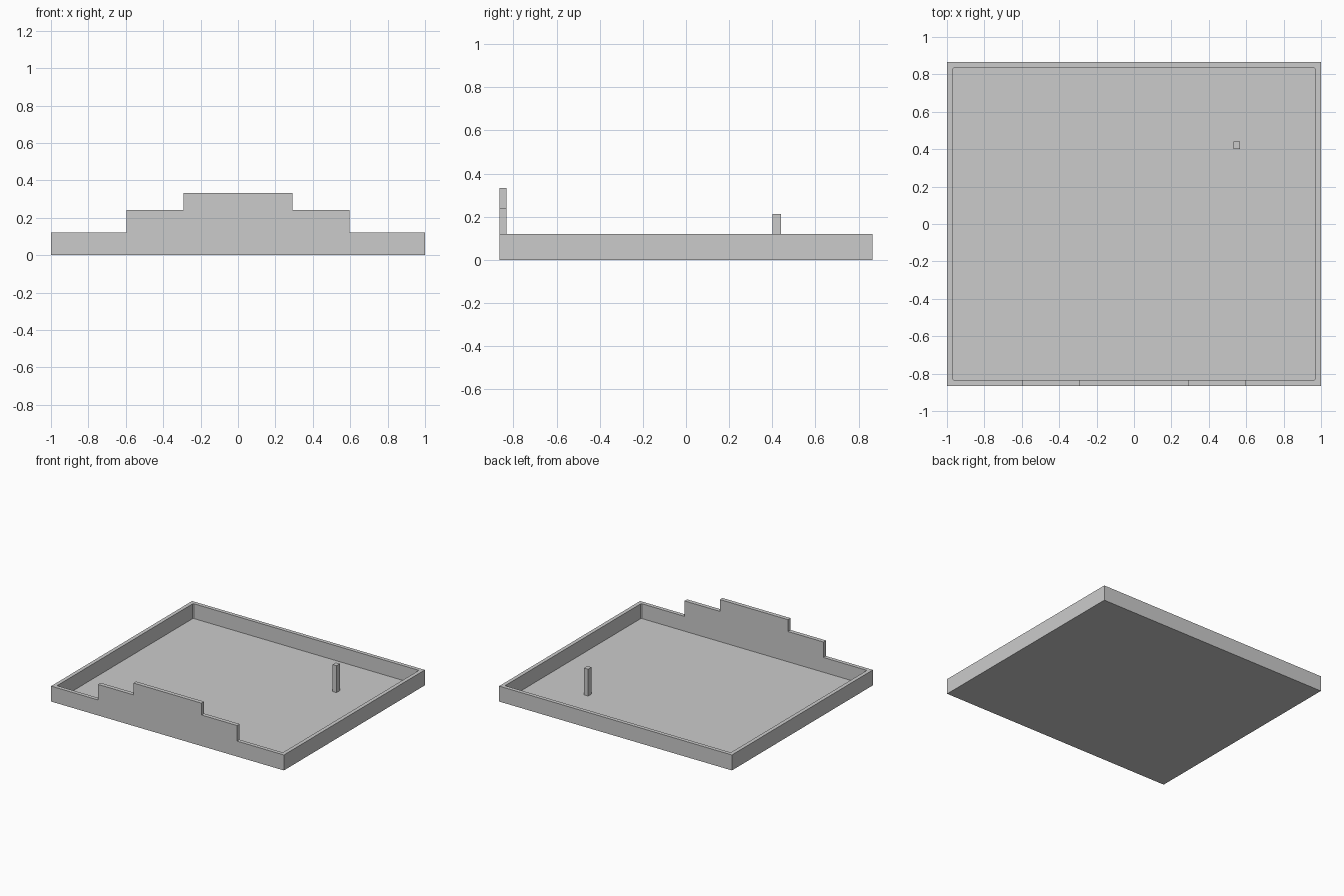
import bpy
import bmesh

cube = bpy.data.objects.get("Cube")
if cube:
    bpy.data.objects.remove(cube, do_unlink=True)

HALF_X, HALF_Y = 1.0, 0.865
WALL = 0.03
FLOOR_TOP, WALL_TOP = 0.005, 0.12

# One plain grey for the whole building
grey = bpy.data.materials.new("plain_grey")
grey.use_nodes = True
colour = (0.6, 0.6, 0.6, 1.0)
grey.diffuse_color = colour
grey.node_tree.nodes["Principled BSDF"].inputs["Base Color"].default_value = colour


def finish(name, bm):
    bmesh.ops.recalc_face_normals(bm, faces=bm.faces)
    mesh = bpy.data.meshes.new(name)
    bm.to_mesh(mesh)
    bm.free()
    mesh.materials.append(grey)
    obj = bpy.data.objects.new(name, mesh)
    bpy.context.collection.objects.link(obj)
    return obj


def extruded(name, points, offset):
    """Prism made from a flat outline and an extrusion vector."""
    bm = bmesh.new()
    face = bm.faces.new([bm.verts.new(p) for p in points])
    top = bmesh.ops.extrude_face_region(bm, geom=[face])["geom"]
    verts = [v for v in top if isinstance(v, bmesh.types.BMVert)]
    bmesh.ops.translate(bm, verts=verts, vec=offset)
    return finish(name, bm)


def box(name, x0, x1, y0, y1, z0, z1):
    outline = [(x0, y0, z0), (x1, y0, z0), (x1, y1, z0), (x0, y1, z0)]
    return extruded(name, outline, (0, 0, z1 - z0))


def rectangle(hx, hy, cut):
    """Rectangle outline with every corner clipped by a small amount."""
    return [(hx - cut, -hy), (hx, -hy + cut), (hx, hy - cut), (hx - cut, hy),
            (cut - hx, hy), (-hx, hy - cut), (-hx, cut - hy), (cut - hx, -hy)]


# Thin floor slab
box("floor", -HALF_X, HALF_X, -HALF_Y, HALF_Y, 0, FLOOR_TOP)

# Perimeter wall: a ring with square outer corners and clipped inner corners
bm = bmesh.new()
outer = rectangle(HALF_X, HALF_Y, 0.0005)
inner = rectangle(HALF_X - WALL, HALF_Y - WALL, 0.006)
loops = [(outer, FLOOR_TOP), (outer, WALL_TOP), (inner, WALL_TOP), (inner, FLOOR_TOP)]
rings = [[bm.verts.new((x, y, z)) for x, y in loop] for loop, z in loops]
for k, ring in enumerate(rings):
    following = rings[(k + 1) % len(rings)]
    for i in range(len(ring)):
        j = (i + 1) % len(ring)
        bm.faces.new([ring[i], ring[j], following[j], following[i]])
finish("perimeter_wall", bm)

# Stepped parapet standing on the front wall
right_half = [(0.597, WALL_TOP), (0.597, 0.241), (0.292, 0.241), (0.292, 0.333)]
profile = right_half + [(-x, z) for x, z in reversed(right_half)]
extruded("front_parapet", [(x, -HALF_Y, z) for x, z in profile], (0, WALL + 0.002, 0))

# Small square post on the floor
box("post", 0.533, 0.567, 0.4, 0.44, FLOOR_TOP, 0.214)
